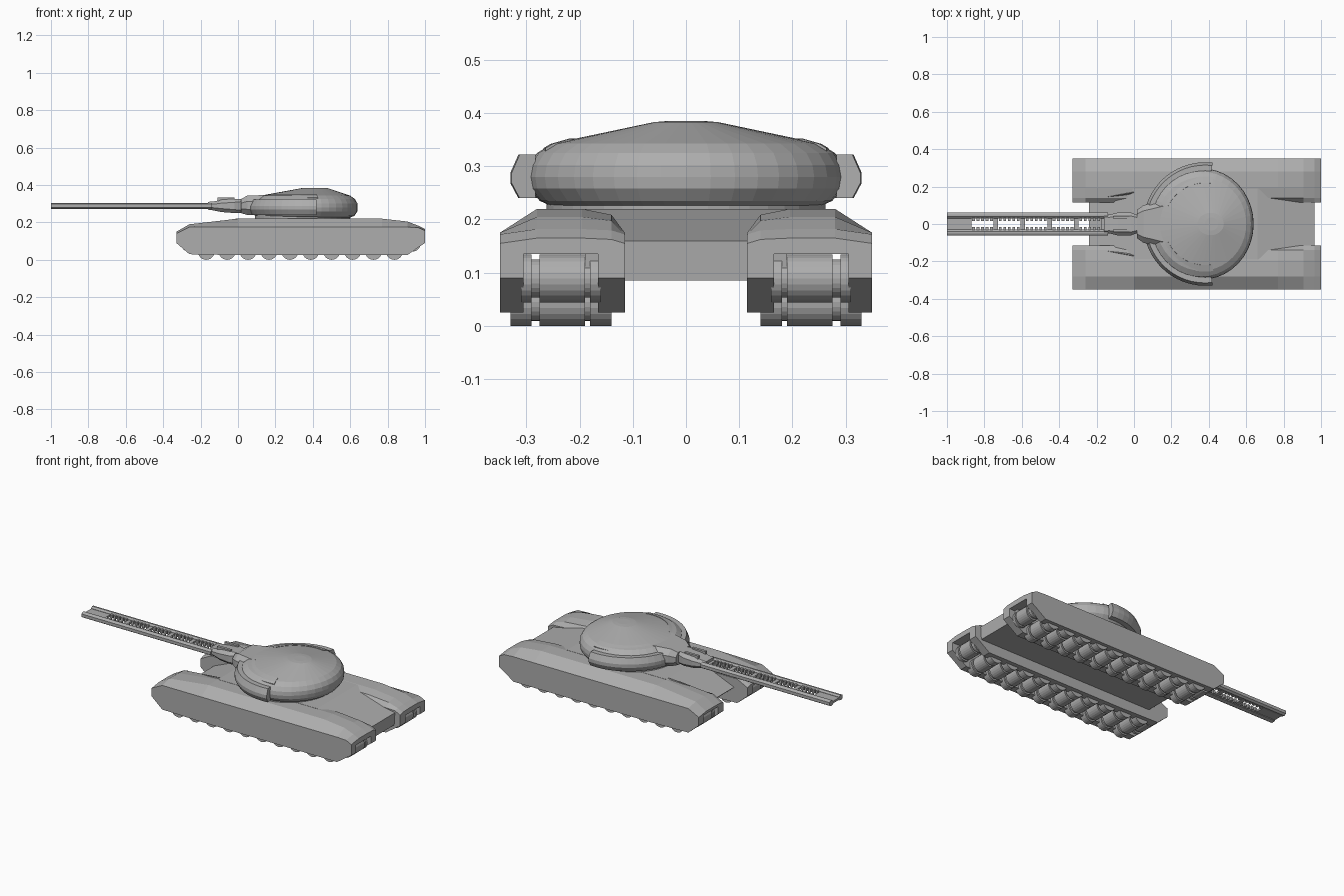
import bpy, bmesh, math
from math import sin, cos, pi, radians

cube = bpy.data.objects.get("Cube")
if cube:
    bpy.data.objects.remove(cube, do_unlink=True)

grey = bpy.data.materials.new("plain_grey")
grey.use_nodes = True
colour = (0.42, 0.42, 0.42, 1)
grey.diffuse_color = colour
grey.node_tree.nodes["Principled BSDF"].inputs["Base Color"].default_value = colour


def add_loft(bm, rings):
    """Skin a list of equal-length point rings and cap both ends."""
    rows = [[bm.verts.new(p) for p in ring] for ring in rings]
    n = len(rows[0])
    for a, b in zip(rows, rows[1:]):
        for i in range(n):
            j = (i + 1) % n
            bm.faces.new((a[i], a[j], b[j], b[i]))
    bm.faces.new(rows[0][::-1])
    bm.faces.new(rows[-1])


def add_box(bm, x0, x1, y0, y1, z0, z1):
    add_loft(bm, [[(x, y0, z0), (x, y1, z0), (x, y1, z1), (x, y0, z1)]
                  for x in (x0, x1)])


def make(name, bm, mirror=False):
    bmesh.ops.recalc_face_normals(bm, faces=bm.faces)
    mesh = bpy.data.meshes.new(name)
    bm.to_mesh(mesh)
    bm.free()
    mesh.materials.append(grey)
    obj = bpy.data.objects.new(name, mesh)
    bpy.context.collection.objects.link(obj)
    if mirror:
        mod = obj.modifiers.new("mirror", "MIRROR")
        mod.use_axis = (False, True, False)
    return obj


def loft(name, rings, mirror=False):
    bm = bmesh.new()
    add_loft(bm, rings)
    return make(name, bm, mirror)


# Track pods: a hollow channel section, open below and at both ends
def pod_section(x, zb, zs, zt):
    zc = 0.135
    return [(x, y, z) for y, z in (
        (.115, zb), (.165, zb), (.165, zc), (.305, zc), (.305, zb), (.35, zb),
        (.35, zs), (.28, zt), (.195, zt), (.14, zs + .75 * (zt - zs)), (.115, zs))]


loft("track_pod", [pod_section(*s) for s in (
    (-.33, .09, .14, .15), (-.26, .03, .175, .19), (0, .025, .175, .22),
    (.77, .025, .175, .22), (.905, .025, .175, .205),
    (.965, .067, .172, .182), (1.0, .09, .155, .165))], mirror=True)

# Central hull between the pods, with sloping nose and tail
hull_profile = ((-.24, .12), (-.2, .085), (.96, .085), (.965, .16),
                (.66, .22), (0, .22))
loft("hull", [[(x, y, z) for x, z in hull_profile] for y in (-.19, .19)])

# Deck ridges leading from the front of each pod
loft("deck_ridge", [[(-.17, .135, .16), (-.17, .15, .16), (-.17, .14, .192)],
                    [(0, .15, .2), (0, .18, .2), (0, .17, .222)]], mirror=True)

# Grooved road wheels and raised end wheels
R = 0.045
wheel_profile = [(.14, R), (.18, R), (.18, .036), (.19, .036), (.19, R), (.275, R),
                 (.275, .036), (.29, .036), (.29, R), (.33, R)]


def add_wheel(bm, x, z, lo, hi):
    add_loft(bm, [[(x + r * cos(a), min(max(y, lo), hi), z + r * sin(a))
                   for a in (2 * pi * k / 24 for k in range(24))]
                  for y, r in wheel_profile])


wheels = bmesh.new()
for i in range(10):
    add_wheel(wheels, -.17 + i * .1118, R, .14, .33)
make("road_wheels", wheels, mirror=True)
wheels = bmesh.new()
for x in (-.262, .932):
    add_wheel(wheels, x, .089, .16, .31)
make("end_wheels", wheels, mirror=True)


# Turret: neck and flattened dome with an off-centre crown
def circle(cx, rx, ry, z, n=40):
    return [(cx + rx * cos(2 * pi * k / n), ry * sin(2 * pi * k / n), z)
            for k in range(n)]


loft("turret_neck", [circle(.345, .255, .262, z) for z in (.2, .24)])
loft("turret_dome", [circle(*s) for s in (
    (.36, .24, .255, .226), (.36, .262, .275, .235), (.36, .278, .294, .258),
    (.36, .28, .298, .28), (.36, .278, .294, .302), (.36, .265, .28, .325),
    (.36, .24, .25, .343), (.41, .07, .06, .383), (.415, .035, .035, .385))])


# Front block of the turret and the tapered gun mantlet
def eight(x, w, z0, z1):
    c = min(w, z1 - z0) * .3
    return [(x, w, z0 + c), (x, w, z1 - c), (x, w - c, z1), (x, c - w, z1),
            (x, -w, z1 - c), (x, -w, z0 + c), (x, c - w, z0), (x, w - c, z0)]


loft("turret_nose", [eight(.015, .075, .25, .325), eight(.05, .1, .24, .343),
                     eight(.16, .13, .235, .347)])
loft("mantlet", [eight(-.16, .05, .268, .31), eight(-.13, .05, .264, .312),
                 eight(-.085, .062, .255, .322), eight(-.02, .062, .25, .326),
                 eight(.03, .045, .25, .326)])
bm = bmesh.new()
for y in (-.035, .035):
    add_box(bm, -.11, -.02, y - .008, y + .008, .31, .333)
make("mantlet_ribs", bm)


# Curved side armour and raised roof strips following the turret's edge
def arc(name, section, a0, a1, cx, steps=12):
    rings = []
    for k in range(steps + 1):
        a = radians(a0 + (a1 - a0) * k / steps)
        rings.append([(cx + r * cos(a), r * sin(a), z) for r, z in section])
    loft(name, rings, mirror=True)


arc("side_armour", ((.285, .24), (.315, .24), (.33, .268), (.33, .288),
                    (.315, .322), (.285, .322)), 83, 164, .38)
arc("roof_strip", ((.215, .33), (.268, .322), (.268, .334), (.255, .342),
                   (.22, .352)), 80, 155, .38)

# Gun: two chamfered rails joined by a floor pierced with slots
rail = ((.03, .277), (.05, .272), (.062, .28), (.062, .298), (.05, .305),
        (.04, .305), (.03, .296))
loft("gun_rail", [[(x, y, z) for y, z in rail] for x in (-1, -.14)], mirror=True)

slots = [(-.87 + i * .1435, -.75 + i * .1435) for i in range(5)]
bm = bmesh.new()
start = -1
for a, b in slots + [(-.14, 0)]:
    add_box(bm, start, a, -.032, .032, .281, .294)
    start = b
make("gun_floor", bm)

# Small teeth along the edges of each slot
bm = bmesh.new()
for a, b in slots:
    for k in range(5):
        x = a + (k + .5) * (b - a) / 5
        add_box(bm, x - .007, x + .007, .016, .032, .28, .3)
make("gun_teeth", bm, mirror=True)
